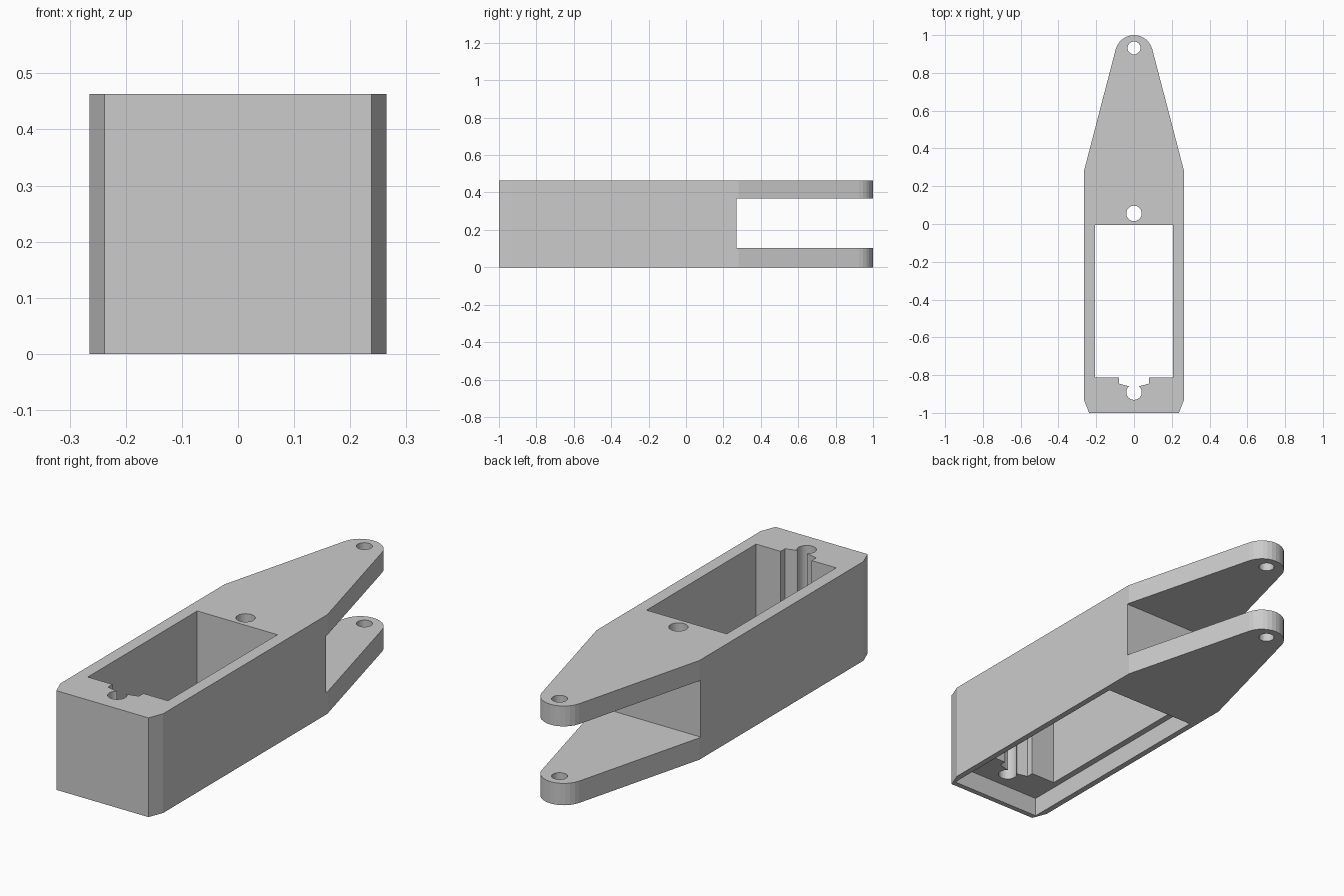
import bpy, bmesh
from math import sin, cos, pi, radians

if "Cube" in bpy.data.objects:
    bpy.data.objects.remove(bpy.data.objects["Cube"])

H = 0.463


def prism(name, pts, z0, z1):
    """Extrude a counter-clockwise outline from z0 to z1."""
    bm = bmesh.new()
    face = bm.faces.new([bm.verts.new((x, y, z0)) for x, y in pts])
    ext = bmesh.ops.extrude_face_region(bm, geom=[face])
    top = [v for v in ext["geom"] if isinstance(v, bmesh.types.BMVert)]
    bmesh.ops.translate(bm, verts=top, vec=(0, 0, z1 - z0))
    bmesh.ops.recalc_face_normals(bm, faces=bm.faces)
    me = bpy.data.meshes.new(name)
    bm.to_mesh(me)
    bm.free()
    ob = bpy.data.objects.new(name, me)
    bpy.context.collection.objects.link(ob)
    return ob


def rect(w, y0, y1):
    return [(-w, y0), (w, y0), (w, y1), (-w, y1)]


def circle(y, r, n=32):
    return [(r * cos(2 * pi * i / n), y + r * sin(2 * pi * i / n)) for i in range(n)]


def cut(target, name, pts, z0, z1):
    """Subtract a prism from the target and remove the cutter."""
    cutter = prism(name, pts, z0, z1)
    cutter.hide_render = True
    mod = target.modifiers.new(name, 'BOOLEAN')
    mod.operation = 'DIFFERENCE'
    mod.solver = 'EXACT'
    mod.object = cutter
    bpy.context.view_layer.objects.active = target
    bpy.ops.object.modifier_apply(modifier=mod.name)
    bpy.data.objects.remove(cutter)


# Body: chamfered front, tapered back with a rounded tip
tip = [(0.1 * cos(radians(a)), 0.9 + 0.1 * sin(radians(a)))
       for a in [15 + 150 * i / 12 for i in range(13)]]
outline = ([(-0.265, 0.28), (-0.265, -0.93), (-0.238, -1), (0.238, -1),
            (0.265, -0.93), (0.265, 0.28)] + tip)
body = prism("servo_arm_bracket", outline, 0, H)

# Fork slot between the two lugs
cut(body, "fork_slot", rect(0.4, 0.27, 1.2), 0.102, 0.368)

# Shallow recess underneath
cut(body, "bottom_recess", rect(0.237, -0.975, 0.11), -0.1, 0.09)

# Through window with a stepped cable notch at its front end
window = [(-0.207, -0.005), (-0.207, -0.812), (-0.08, -0.812), (-0.08, -0.845),
          (-0.035, -0.857), (0.035, -0.857), (0.08, -0.845), (0.08, -0.812),
          (0.207, -0.812), (0.207, -0.005)]
cut(body, "window", window, -0.2, 0.7)

# Screw holes and pivot holes
for label, y, r in (("front_screw", -0.89, 0.041), ("rear_screw", 0.056, 0.041),
                    ("pivot", 0.932, 0.034)):
    cut(body, label + "_hole", circle(y, r), -0.2, 0.7)
